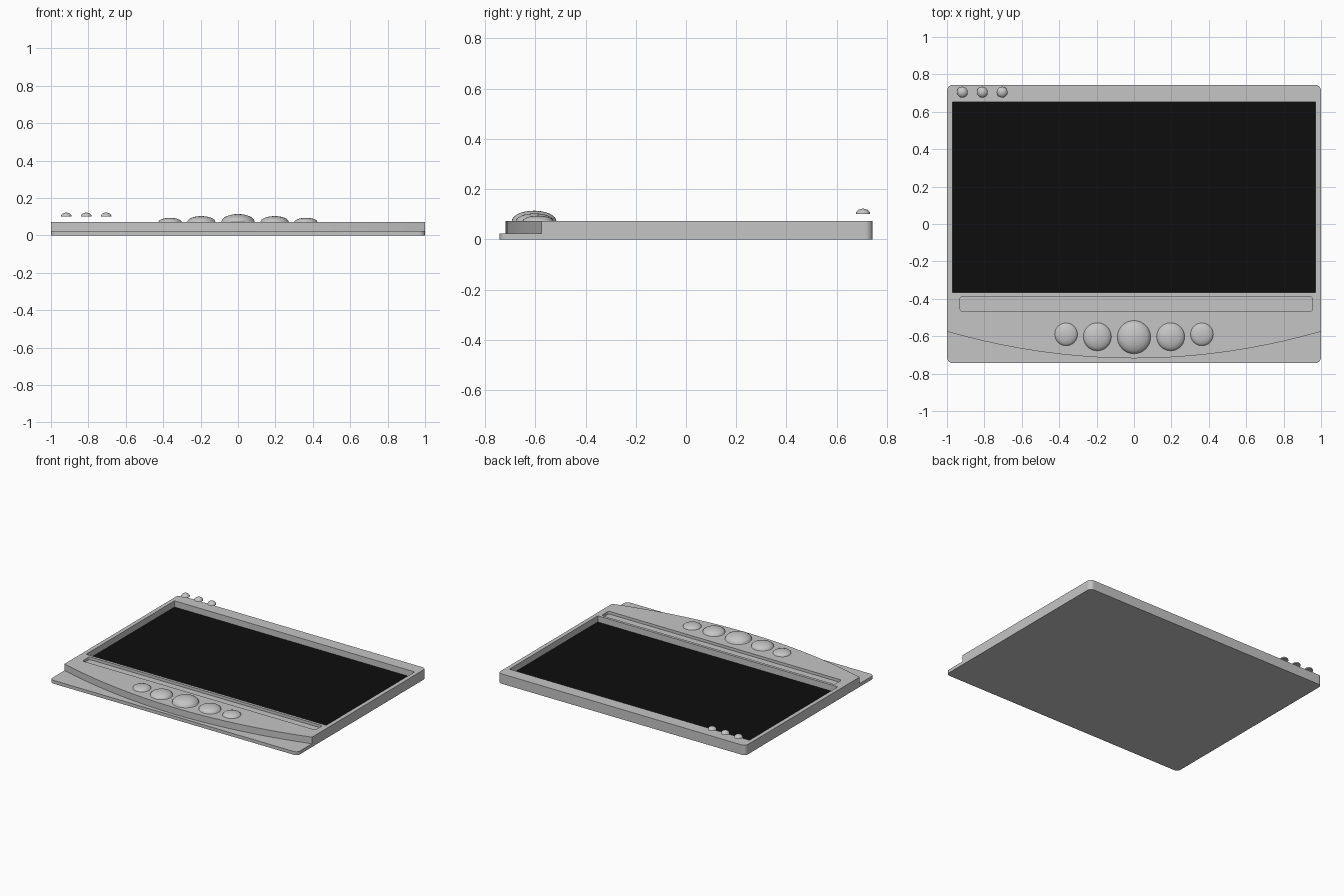
import bpy, bmesh
from math import cos, sin, pi

cube = bpy.data.objects.get("Cube")
if cube:
    bpy.data.objects.remove(cube, do_unlink=True)


def material(name, rgb):
    m = bpy.data.materials.new(name)
    m.use_nodes = True
    m.diffuse_color = (*rgb, 1)
    m.node_tree.nodes["Principled BSDF"].inputs["Base Color"].default_value = (*rgb, 1)
    return m


grey = material("casing_grey", (0.56, 0.56, 0.56))
black = material("screen_black", (0.004, 0.004, 0.004))

PLATE_TOP, BODY_TOP = 0.024, 0.072
BACK, FRONT = 0.743, -0.743


def finish(name, bm, mat):
    bmesh.ops.recalc_face_normals(bm, faces=bm.faces[:])
    mesh = bpy.data.meshes.new(name)
    bm.to_mesh(mesh)
    bm.free()
    mesh.materials.append(mat)
    ob = bpy.data.objects.new(name, mesh)
    bpy.context.collection.objects.link(ob)
    return ob


def prism(name, outline, z0, z1, mat):
    bm = bmesh.new()
    face = bm.faces.new([bm.verts.new((x, y, z0)) for x, y in outline])
    top = bmesh.ops.extrude_face_region(bm, geom=[face])["geom"]
    for v in top:
        if isinstance(v, bmesh.types.BMVert):
            v.co.z = z1
    return finish(name, bm, mat)


def corner(cx, cy, r, start, steps=5):
    return [(cx + r * cos(start + pi / 2 * i / steps),
             cy + r * sin(start + pi / 2 * i / steps)) for i in range(steps + 1)]


def rounded_rect(x0, x1, y0, y1, r):
    return (corner(x1 - r, y1 - r, r, 0) + corner(x0 + r, y1 - r, r, pi / 2)
            + corner(x0 + r, y0 + r, r, pi) + corner(x1 - r, y0 + r, r, 3 * pi / 2))


def cut(target, cutter):
    mod = target.modifiers.new(cutter.name, 'BOOLEAN')
    mod.operation, mod.solver, mod.object = 'DIFFERENCE', 'EXACT', cutter
    cutter.hide_render = True
    cutter.hide_set(True)


def dome(name, x, y, z, r, height, mat, flat_base=False):
    bm = bmesh.new()
    bmesh.ops.create_uvsphere(bm, u_segments=32, v_segments=16, radius=1)
    bmesh.ops.bisect_plane(bm, geom=bm.verts[:] + bm.edges[:] + bm.faces[:],
                           plane_co=(0, 0, 0), plane_no=(0, 0, 1), clear_inner=True)
    if flat_base:
        bmesh.ops.holes_fill(bm, edges=[e for e in bm.edges if e.is_boundary])
    for v in bm.verts:
        v.co = (x + v.co.x * r, y + v.co.y * r, z + v.co.z * height)
    for f in bm.faces:
        f.smooth = len(f.verts) <= 4
    return finish(name, bm, mat)


# Base plate, whose front lip shows past the curved body
prism("base_plate", rounded_rect(-1, 1, FRONT, BACK, 0.03), 0, PLATE_TOP, grey)

# Body with rounded back corners and a bowed front
r = 0.03
bow = [(-1 + i / 10, -0.718 + 0.143 * (-1 + i / 10) ** 2) for i in range(21)]
back = corner(1 - r, BACK - r, r, 0) + corner(-1 + r, BACK - r, r, pi / 2)
body = prism("body", back + bow, PLATE_TOP, BODY_TOP, grey)

# Screen opening and shallow tray groove
opening = [(-0.97, -0.367), (0.97, -0.367), (0.97, 0.653), (-0.97, 0.653)]
cut(body, prism("screen_cutter", opening, 0.01, 0.1, grey))
cut(body, prism("groove_cutter", rounded_rect(-0.93, 0.953, -0.468, -0.387, 0.015),
                0.052, 0.1, grey))

# Sunken screen
prism("screen", opening, PLATE_TOP - 0.002, PLATE_TOP + 0.003, black)

# Front buttons, largest in the middle
dome("button_centre", 0, -0.605, BODY_TOP, 0.089, 0.042, grey)
for side, s in (("left", 1), ("right", -1)):
    dome("button_inner_" + side, s * 0.196, -0.603, BODY_TOP, 0.075, 0.031, grey)
    dome("button_outer_" + side, s * 0.363, -0.59, BODY_TOP, 0.061, 0.022, grey)

# Three small indicator domes hovering over the back right corner
for i, x in enumerate((-0.918, -0.811, -0.705)):
    dome("indicator_%d" % (i + 1), x, 0.705, 0.1, 0.029, 0.022, grey, True)
